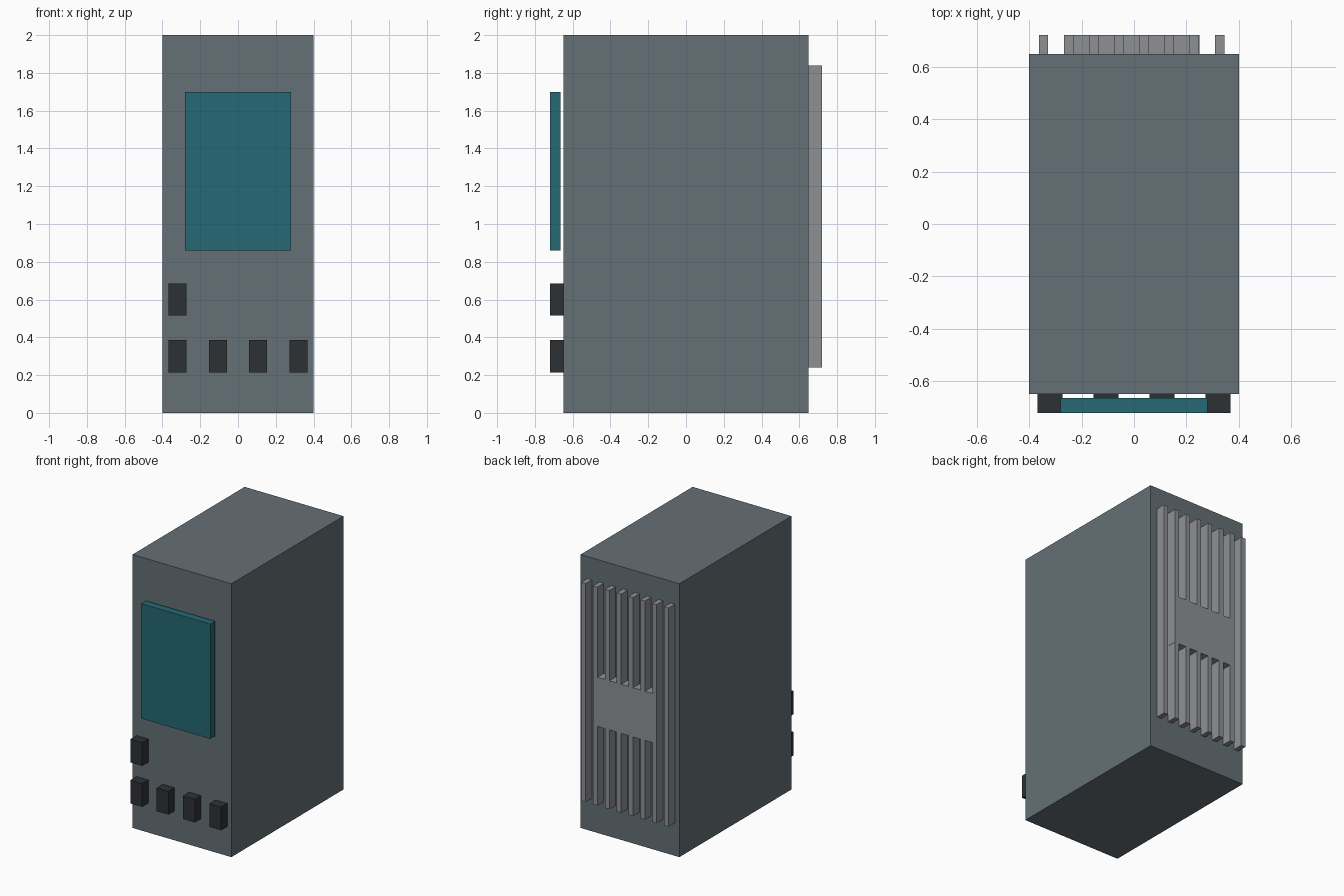
import bpy

if "Cube" in bpy.data.objects:
    bpy.data.objects.remove(bpy.data.objects["Cube"])


def material(name, rgb):
    mat = bpy.data.materials.new(name)
    mat.diffuse_color = (*rgb, 1)
    mat.use_nodes = True
    mat.node_tree.nodes["Principled BSDF"].inputs["Base Color"].default_value = mat.diffuse_color
    return mat


def box(name, x, y, z, mat):
    """Box spanning the (min, max) range given on each axis."""
    spans = (x, y, z)
    bpy.ops.mesh.primitive_cube_add(size=1, location=[(a + b) / 2 for a, b in spans])
    obj = bpy.context.object
    obj.name = name
    obj.scale = [b - a for a, b in spans]
    bpy.ops.object.transform_apply(location=False, rotation=False, scale=True)
    obj.data.materials.append(mat)
    return obj


casing = material("casing_grey", (0.13, 0.16, 0.18))
glass = material("screen_teal", (0.018, 0.14, 0.175))
dark = material("button_dark", (0.027, 0.031, 0.035))
metal = material("fin_grey", (0.27, 0.28, 0.30))

# Cabinet
box("cabinet", (-0.40, 0.40), (-0.648, 0.648), (0, 2), casing)

# Screen, standing just clear of the front
box("screen", (-0.28, 0.28), (-0.72, -0.664), (0.86, 1.70), glass)

# Front buttons: a row of four and one above the left end
centres = [(-0.32 + i * 0.2133, 0.30) for i in range(4)] + [(-0.32, 0.60)]
for i, (cx, cz) in enumerate(centres):
    box(f"button_{i + 1}", (cx - 0.048, cx + 0.048), (-0.72, -0.648),
        (cz - 0.085, cz + 0.085), dark)

# Rear cooling fins
for i in range(8):
    cx = -0.345 + i * 0.0959
    box(f"cooling_fin_{i + 1}", (cx - 0.018, cx + 0.018), (0.648, 0.72),
        (0.24, 1.84), metal)

# Plate bridging the middle fins
box("fin_plate", (-0.25, 0.25), (0.648, 0.72), (0.82, 1.18), metal)
